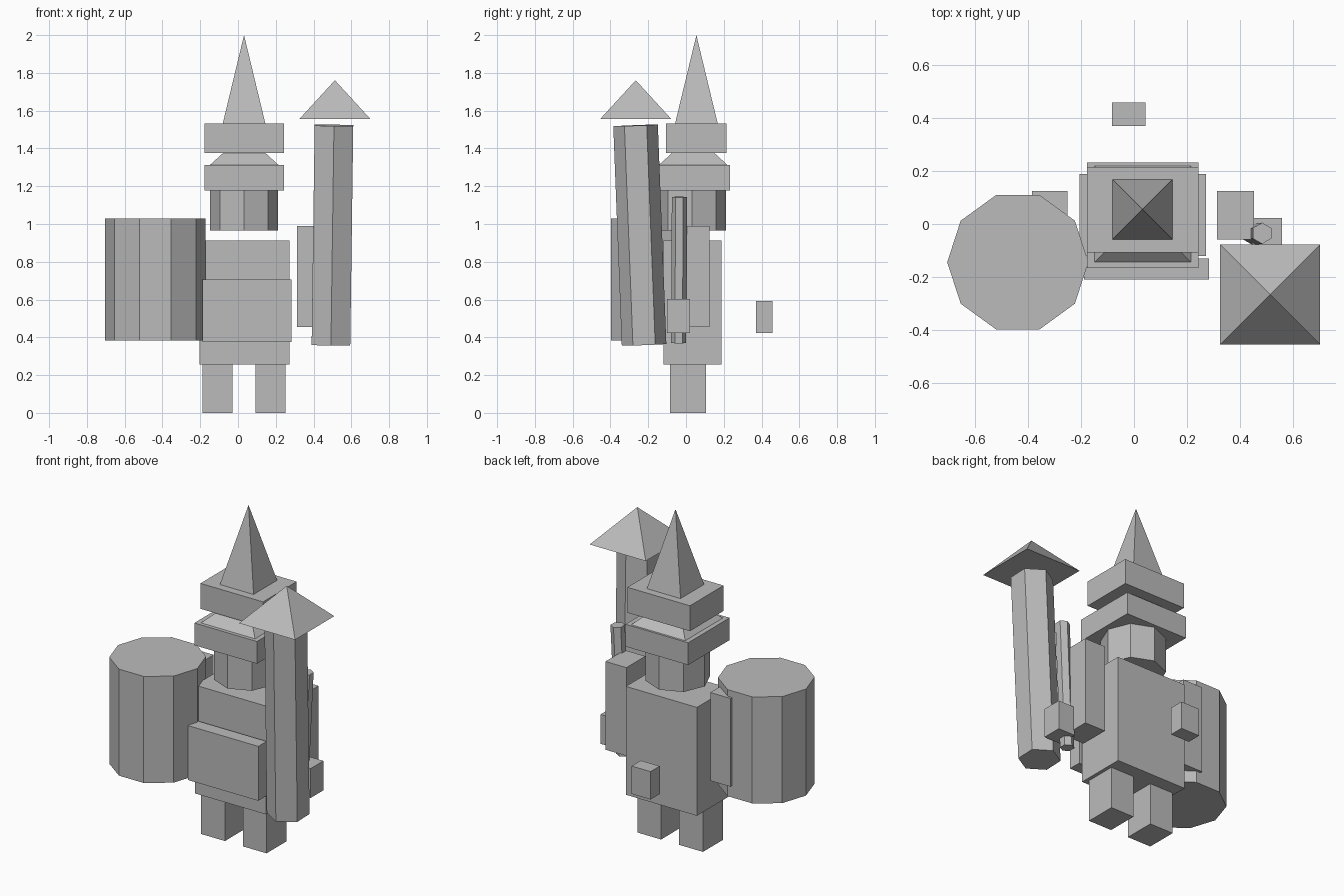
import bpy, bmesh, math
from mathutils import Vector, Matrix

if "Cube" in bpy.data.objects:
    bpy.data.objects.remove(bpy.data.objects["Cube"])

grey = bpy.data.materials.new("plain_grey")
grey.diffuse_color = (0.5, 0.5, 0.5, 1)
grey.use_nodes = True
grey.node_tree.nodes["Principled BSDF"].inputs["Base Color"].default_value = grey.diffuse_color


def finish(name, bm):
    mesh = bpy.data.meshes.new(name)
    bm.to_mesh(mesh)
    bm.free()
    mesh.materials.append(grey)
    obj = bpy.data.objects.new(name, mesh)
    bpy.context.collection.objects.link(obj)
    return obj


def box(name, x, y, z):
    """Box from its (min, max) range on each axis."""
    bm = bmesh.new()
    bmesh.ops.create_cube(bm, size=1)
    for v in bm.verts:
        v.co = [(lo + hi) / 2 + c * (hi - lo) for (lo, hi), c in zip((x, y, z), v.co)]
    return finish(name, bm)


def prism(name, bottom, top, radius, sides, first_angle=0, top_radius=None):
    """Prism or pyramid whose axis runs from bottom to top."""
    a, b = Vector(bottom), Vector(top)
    axis = b - a
    turn = Vector((0, 0, 1)).rotation_difference(axis).to_matrix().to_4x4()
    spin = Matrix.Rotation(math.radians(first_angle), 4, 'Z')
    # the cone's first vertex sits on +y, so turn it back onto +x
    bm = bmesh.new()
    bmesh.ops.create_cone(bm, cap_ends=True, segments=sides, radius1=radius,
                          radius2=radius if top_radius is None else top_radius,
                          depth=axis.length)
    v = max(bm.verts, key=lambda p: (round(p.co.z < 0), round(p.co.x, 4)))
    level = Matrix.Rotation(-math.atan2(v.co.y, v.co.x), 4, 'Z')
    bm.transform(Matrix.Translation((a + b) / 2) @ turn @ spin @ level)
    bmesh.ops.remove_doubles(bm, verts=bm.verts, dist=1e-5)
    return finish(name, bm)


def pyramid(name, x, y, z, height, half):
    """Square pyramid with sides along x and y."""
    return prism(name, (x, y, z), (x, y, z + height), half * math.sqrt(2), 4, 45, 0)


# Legs, body and front plate
for side, x in (("left", (-0.188, -0.028)), ("right", (0.093, 0.251))):
    box(side + "_leg", x, (-0.085, 0.106), (0, 0.255))
box("torso", (-0.205, 0.272), (-0.12, 0.188), (0.255, 0.912))
box("front_plate", (-0.188, 0.283), (-0.21, -0.13), (0.375, 0.705))
box("back_pouch", (-0.083, 0.044), (0.37, 0.458), (0.424, 0.593))

# Arms and hand
for side, x in (("left", (-0.385, -0.25)), ("right", (0.313, 0.453))):
    box(side + "_arm", x, (-0.058, 0.124), (0.455, 0.99))
box("right_hand", (0.445, 0.558), (-0.1, 0.022), (0.424, 0.602))

# Head and stacked hat
prism("head", (0.032, 0.032, 0.965), (0.032, 0.032, 1.178), 0.18, 8)
box("hat_brim", (-0.177, 0.243), (-0.165, 0.232), (1.178, 1.313))
pyramid("hat_slope", 0.033, 0.038, 1.313, 0.165, 0.181)
box("hat_band", (-0.177, 0.243), (-0.107, 0.215), (1.377, 1.531))
pyramid("hat_point", 0.032, 0.055, 1.531, 0.469, 0.113)

# Ten-sided drum on the left
prism("drum", (-0.438, -0.144, 0.384), (-0.438, -0.144, 1.03), 0.266, 10)

# Thin rod in the hand, and the big post with its pyramid cap
prism("rod", (0.447, -0.039, 0.37), (0.483, -0.035, 1.143), 0.04, 6, 90)
prism("post", (0.492, -0.222, 0.36), (0.508, -0.267, 1.522), 0.118, 6, 90)
pyramid("post_cap", 0.513, -0.266, 1.556, 0.205, 0.188)
